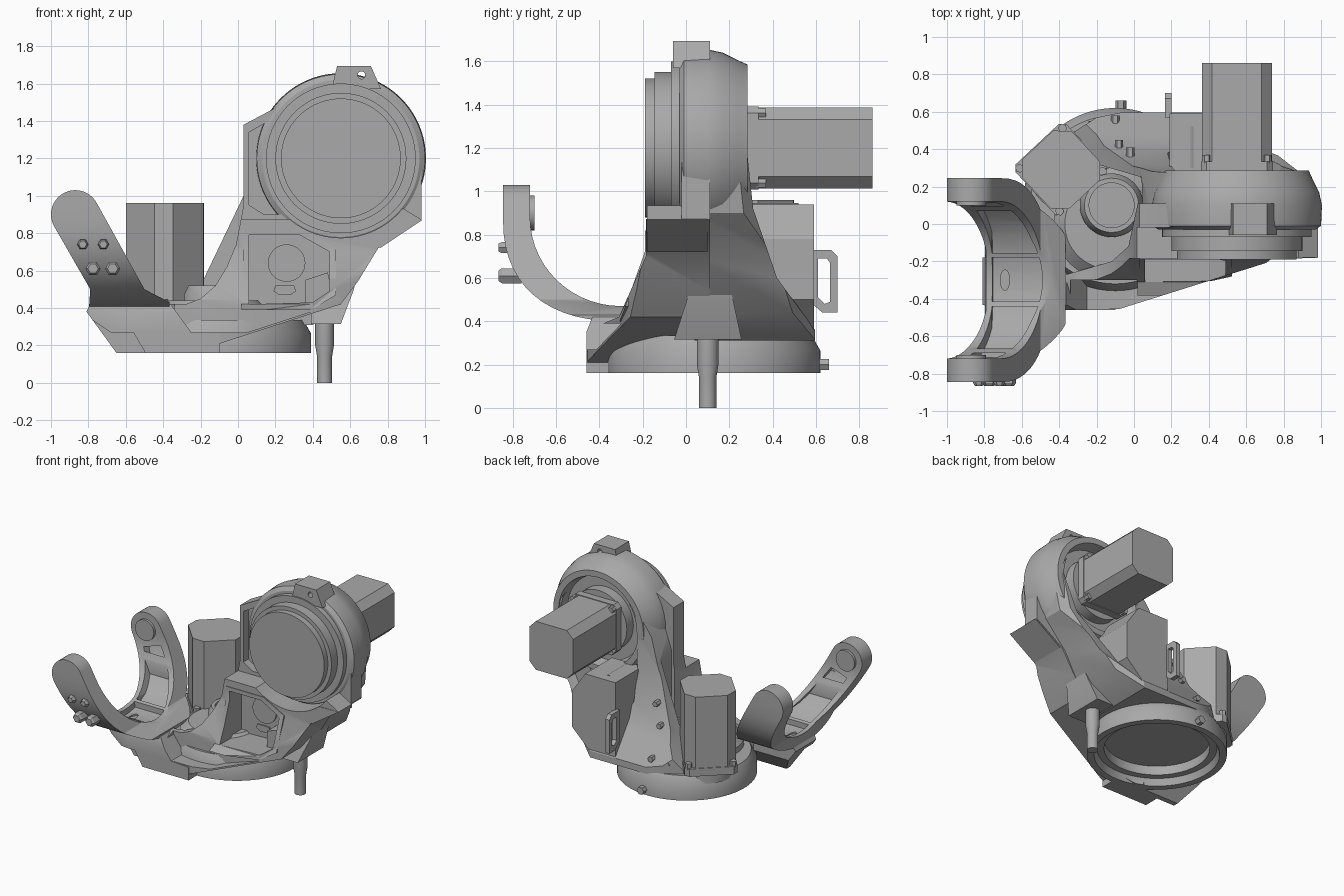
import bpy, bmesh
from math import sin, cos, pi, radians, copysign
from mathutils import Matrix

if "Cube" in bpy.data.objects:
    bpy.data.objects.remove(bpy.data.objects["Cube"], do_unlink=True)

PARTS = []


def finish(name, bm):
    bmesh.ops.recalc_face_normals(bm, faces=bm.faces[:])
    mesh = bpy.data.meshes.new(name)
    bm.to_mesh(mesh)
    bm.free()
    ob = bpy.data.objects.new(name, mesh)
    bpy.context.scene.collection.objects.link(ob)
    PARTS.append(ob)
    return ob


def prism(name, pts, axis, a, b):
    """Extrude a 2D outline along an axis from a to b."""
    place = {"x": lambda p, t: (t, p[0], p[1]),
             "y": lambda p, t: (p[0], t, p[1]),
             "z": lambda p, t: (p[0], p[1], t)}[axis]
    bm = bmesh.new()
    lo, hi = [[bm.verts.new(place(p, t)) for p in pts] for t in (a, b)]
    bm.faces.new(lo)
    bm.faces.new(hi[::-1])
    for i in range(len(pts)):
        j = (i + 1) % len(pts)
        bm.faces.new((lo[i], hi[i], hi[j], lo[j]))
    return finish(name, bm)


def lathe(name, profile, c, axis, n=64):
    """Spin (radius, position) points round an axis through c."""
    bm = bmesh.new()
    rings = []
    for r, h in profile:
        ring = []
        for k in range(n):
            u, v = c[0] + r * cos(2 * pi * k / n), c[1] + r * sin(2 * pi * k / n)
            ring.append(bm.verts.new((u, v, h) if axis == "z" else (u, h, v)))
        rings.append(ring)
    for i in range(len(profile)):
        j = (i + 1) % len(profile)
        if profile[i][0] == 0 and profile[j][0] == 0:
            continue
        for k in range(n):
            m = (k + 1) % n
            bm.faces.new((rings[i][k], rings[i][m], rings[j][m], rings[j][k]))
    bmesh.ops.remove_doubles(bm, verts=bm.verts[:], dist=1e-5)
    return finish(name, bm)


def rod(name, r, a, b, c, axis, n=24):
    return lathe(name, [(0, a), (r, a), (r, b), (0, b)], c, axis, n)


def combine(ob, other, op):
    """Apply a boolean and throw the cutter away."""
    other.hide_render = True
    mod = ob.modifiers.new("cut", "BOOLEAN")
    mod.operation, mod.solver, mod.object = op, "EXACT", other
    bpy.context.view_layer.update()
    dg = bpy.context.evaluated_depsgraph_get()
    mesh = bpy.data.meshes.new_from_object(ob.evaluated_get(dg))
    ob.modifiers.clear()
    ob.data = mesh
    PARTS.remove(other)
    bpy.data.objects.remove(other, do_unlink=True)


def cut(ob, other):
    combine(ob, other, "DIFFERENCE")


def common(ob, other):
    combine(ob, other, "INTERSECT")


def arc(c, r, a, b, n=20):
    return [(c[0] + r * cos(radians(a + (b - a) * k / n)),
             c[1] + r * sin(radians(a + (b - a) * k / n))) for k in range(n + 1)]


# Turntable ring, hollow underneath
ring_c, head_c = (-0.1, 0.13), (0.55, 1.2)
lathe("base_ring", [(0, 0.335), (0.45, 0.335), (0.49, 0.265), (0.49, 0.16), (0.44, 0.16),
                    (0.42, 0.21), (0.37, 0.21), (0.37, 0.28), (0, 0.28)], ring_c, "z", 96)
rod("ring_plug", 0.03, 0.58, 0.66, (-0.07, 0.2), "y", 6)

# Gear housing and hollow cable tube
lathe("gear_housing", [(0, 0.3), (0.3, 0.3), (0.3, 0.38), (0.24, 0.44), (0, 0.44)], (-0.13, 0), "z")
lathe("cable_tube", [(0.12, 0.36), (0.17, 0.36), (0.17, 0.47), (0.145, 0.52), (0.12, 0.52)],
      (-0.12, 0.1), "z", 48)

# Front shroud with tray, pocket and side groove
shroud = prism("front_shroud", [
    (-0.37, 0.42), (-0.28, 0.42), (-0.2, 0.45), (-0.12, 0.52), (-0.06, 0.62), (-0.01, 0.74),
    (0.03, 0.95), (0.03, 1.38), (0.2, 1.47), (0.33, 1.58), (0.6, 1.4), (0.98, 1.2),
    (0.98, 0.87), (0.75, 0.72), (0.64, 0.54), (0.55, 0.42), (-0.25, 0.16), (-0.37, 0.16)],
    "y", -0.6, 0.3)
common(shroud, prism("side_limit", [
    (-0.455, 0.1), (-0.455, 0.36), (-0.31, 0.42), (-0.185, 0.7), (-0.185, 0.872), (-0.02, 0.872),
    (-0.02, 1.7), (0.12, 1.7), (0.12, 0.1)], "x", -1.2, 1.2))
common(shroud, prism("top_limit", [
    (-0.36, -0.455), (-0.08, -0.455), (0.78, -0.185), (1.1, -0.18), (1.1, 0.11), (0.02, 0.11),
    (-0.03, -0.12), (-0.12, -0.2), (-0.36, -0.27)], "z", 0, 2))
cut(shroud, prism("tray_cut", [(-0.34, 0.7), (-0.34, 0.38), (-0.25, 0.27), (0.05, 0.27),
                               (0.42, 0.39), (0.02, 0.39), (0.0, 0.7)], "y", -0.7, -0.3))
pocket = [(0.06, 0.79), (0.33, 0.79), (0.49, 0.7), (0.49, 0.49), (0.4, 0.43), (0.06, 0.42)]
cut(shroud, prism("pocket_cut", pocket, "y", -0.7, -0.04))
cut(shroud, prism("groove_cut", [(0.06, 1.34), (0.06, 0.95), (0.14, 0.9), (0.3, 0.9), (0.2, 1.42)],
                  "y", -0.1, 0.04))
cut(shroud, rod("disc_clearance", 0.425, -0.5, -0.01, head_c, "y", 96))
cut(shroud, rod("shroud_clearance", 0.43, 0.1, 0.3, ring_c, "z", 64))
prism("pocket_block", [(0.36, 0.42), (0.36, 0.55), (0.48, 0.59), (0.5, 0.5), (0.42, 0.43)],
      "y", -0.16, -0.03)
rod("pocket_cap", 0.1, -0.05, -0.035, (0.26, 0.64), "y", 40)
prism("pocket_slot", [(0.19, 0.49), (0.22, 0.47), (0.28, 0.47), (0.31, 0.49), (0.3, 0.52),
                      (0.2, 0.52)], "y", -0.05, -0.035)
# Raised rim around the pocket
rim = prism("pocket_rim", [(0.03, 0.82), (0.35, 0.82), (0.525, 0.725), (0.525, 0.47), (0.41, 0.4),
                           (0.03, 0.39)], "y", -0.36, -0.03)
cut(rim, prism("rim_cut", pocket, "y", -0.5, 0.1))
common(rim, prism("rim_limit", [(-0.19, 0.9), (-0.19, 0.72), (-0.32, 0.36), (0, 0.36), (0, 0.9)],
                  "x", -0.5, 1))

# Rear column, flaring to its foot, hollow behind the shoulder
column = prism("rear_column", [
    (-0.36, 0.31), (-0.2, 0.52), (0.03, 1.0), (0.1, 1.2), (0.25, 1.4), (0.8, 1.4),
    (0.94, 1.2), (0.9, 0.9), (0.72, 0.7), (0.58, 0.44), (0.4, 0.31)], "y", -0.2, 0.9)
common(column, prism("column_side", [(0.0, 0.2), (0.6, 0.2), (0.595, 0.36), (0.42, 0.6), (0.31, 0.92),
                                     (0.28, 1.2), (0.27, 1.6), (0.0, 1.6)], "x", -1, 1.2))
common(column, prism("column_top", [(-0.4, 0.44), (-0.2, 0.57), (0.0, 0.61), (0.4, 0.6), (0.7, 0.42),
                                    (0.96, 0.22), (0.96, 0.04), (0.05, 0.04), (0.04, 0.25),
                                    (-0.2, 0.32)], "z", 0, 2))
cut(column, prism("column_hollow", arc(head_c, 0.325, 0, 180) + [(0.18, 0.72), (0.25, 0.55), (0.52, 0.55),
                                                                 (0.78, 0.9)], "y", 0.195, 0.9))

# Shoulder head with stepped face disc and open back
lathe("shoulder_head", [(0, -0.03), (0.42, -0.03), (0.45, -0.01), (0.455, 0.1), (0.44, 0.17),
                        (0.405, 0.24), (0.385, 0.285), (0.34, 0.285), (0.32, 0.2), (0, 0.2)],
      head_c, "y", 96)
lathe("face_disc", [(0, -0.19), (0.32, -0.19), (0.32, -0.145), (0.35, -0.145), (0.35, -0.07),
                    (0.4, -0.07), (0.4, 0), (0, 0)], head_c, "y", 96)
knob = prism("lifting_lug", [(0.5, 1.57), (0.53, 1.695), (0.71, 1.695), (0.765, 1.57)], "y", -0.06, 0.11)
cut(knob, rod("lug_hole", 0.02, -0.2, 0.3, (0.66, 1.645), "y"))
side_lug = prism("side_lug", [(0.87, 0.94), (0.985, 0.87), (0.76, 0.72), (0.72, 0.8)], "y", -0.18, 0.1)
cut(side_lug, rod("lug_clearance", 0.425, -0.5, -0.01, head_c, "y", 96))


# Motors: chamfered housing, flange and corner bolts, built upright
def motor(name, half, ch, length, matrix):
    def outline(h, c):
        quarter = [(h, c - h), (h, h - c), (h - 0.012, h - c + 0.012), (h - c + 0.012, h - 0.012)]
        return [(x * cos(a) - y * sin(a), x * sin(a) + y * cos(a))
                for a in (0, pi / 2, pi, 3 * pi / 2) for x, y in quarter]
    made = [prism(name + "_housing", outline(half, ch), "z", 0.04, length),
            prism(name + "_flange", outline(half + 0.005, 0.03), "z", -0.02, 0.04)]
    q = half - 0.025
    for x, y in ((q, q), (-q, q), (q, -q), (-q, -q)):
        made.append(rod(name + "_bolt", 0.024, 0.03, 0.075, (x, y), "z", 6))
    for ob in made:
        ob.data.transform(matrix)


motor("turn_motor", 0.182, 0.07, 0.59, Matrix.Translation((-0.39, 0.29, 0.37)) @ Matrix.Rotation(radians(43), 4, "Z"))
motor("shoulder_motor", 0.187, 0.055, 0.565, Matrix.Translation((0.55, 0.295, 1.2)) @ Matrix.Rotation(-pi / 2, 4, "X"))
rod("shoulder_motor_seat", 0.24, 0.15, 0.28, head_c, "y", 48)
rod("turn_motor_seat", 0.2, 0.28, 0.36, (-0.36, 0.27), "z", 48)

# Connection box with pull handle
prism("connection_box", [(0.19, 0.36), (0.4, 0.345), (0.56, 0.5), (0.56, 0.78), (0.45, 0.94),
                         (0.19, 0.94)], "y", 0.26, 0.59)
handle = prism("box_handle", [(0.57, 0.73), (0.67, 0.73), (0.7, 0.7), (0.7, 0.44), (0.63, 0.44),
                              (0.57, 0.49)], "x", 0.165, 0.2)
cut(handle, prism("handle_cut", [(0.61, 0.69), (0.65, 0.69), (0.665, 0.67), (0.665, 0.49),
                                 (0.64, 0.48), (0.61, 0.51)], "x", 0, 0.5))
rod("cable_plug", 0.035, 0.3, 0.52, (0.3, 0.91), "y", 12)

# Column foot bolts
for x, y, z in ((-0.22, 0.5, 0.4), (-0.1, 0.53, 0.42), (-0.08, 0.4, 0.62), (-0.02, 0.36, 0.76)):
    rod("foot_bolt", 0.022, y - 0.06, y + 0.05, (x, z), "y", 6)

# Support pin and its tapering bracket
pin_bracket = prism("pin_bracket", [(0.39, 0.315), (0.55, 0.315), (0.62, 0.5), (0.63, 0.56), (0.4, 0.56)],
                    "y", -0.2, 0.4)
common(pin_bracket, prism("pin_bracket_side", [(-0.06, 0.3), (0.26, 0.3), (0.2, 0.58), (0.03, 0.58)],
                          "x", 0.2, 0.8))
lathe("support_pin", [(0, 0), (0.04, 0), (0.04, 0.14), (0.05, 0.2), (0.05, 0.36), (0, 0.36)],
      (0.463, 0.1), "z", 32)

# Bracket joining the ring to the fork, undercut at its front corner
bracket = prism("fork_bracket", [(-0.79, 0.42), (-0.81, 0.38), (-0.65, 0.16), (-0.1, 0.16), (-0.1, 0.26),
                                 (-0.25, 0.27), (-0.36, 0.42)], "y", -0.8, 0.2)
common(bracket, prism("bracket_top", [(-0.9, -0.18), (-0.9, -0.42), (-0.62, -0.46), (-0.06, -0.46),
                                      (-0.06, -0.34), (-0.35, -0.27), (-0.45, -0.18)], "z", 0, 1))
common(bracket, prism("bracket_side", [(-0.5, 0.1), (-0.38, 0.1), (-0.3, 0.16), (-0.16, 0.32), (-0.16, 0.5),
                                       (-0.4, 0.5), (-0.5, 0.25)], "x", -1, 0))
cut(bracket, prism("bracket_step", [(-0.95, 0.35), (-0.8, 0.35), (-0.68, 0.27), (-0.56, 0.27), (-0.46, 0.1),
                                    (-0.95, 0.1)], "y", -0.9, -0.34))
cut(bracket, rod("bracket_clearance", 0.43, 0.1, 0.3, ring_c, "z", 64))


# Fork: U-shaped section trimmed to a leaning, round-ended outline
def u_shape(ay, az, by, bz, power, n=28):
    mid, low, top = -0.3, 0.88, 1.2
    turn = [pi + pi * k / n for k in range(n + 1)]
    outer = [(mid + ay * copysign(abs(cos(a)) ** power, cos(a)), low - az * abs(sin(a)) ** power) for a in turn]
    inner = [(mid + by * cos(a), low + bz * sin(a)) for a in reversed(turn)]
    return [(mid - ay, top)] + outer + [(mid + ay, top), (mid + by, top)] + inner + [(mid - by, top)]


tip = (-0.87, 0.9)
fork = prism("fork", u_shape(0.545, 0.48, 0.42, 0.41, 0.85), "x", -1.2, -0.1)
common(fork, prism("fork_outline", arc(tip, 0.13, 28, 206) + [(-0.79, 0.5), (-0.8, 0.35), (-0.365, 0.35),
                                                             (-0.365, 0.43), (-0.5, 0.5)], "y", -1, 0.5))
web = prism("web_cut", u_shape(0.48, 0.45, 0.3, 0.3, 1), "x", -1.1, -0.2)
common(web, prism("web_outline", [(-0.88, 0.77), (-0.76, 0.5), (-0.74, 0.3), (-0.45, 0.3), (-0.45, 0.43),
                                  (-0.55, 0.53), (-0.74, 0.81)], "y", -0.95, 0.45))
# Ribs left standing across the channel
for y in (-0.69, -0.44, -0.18, 0.07):
    cut(web, prism("rib", [(-1.2, 0.2), (0, 0.2), (0, 1.2), (-1.2, 1.2)], "y", y, y + 0.025))
cut(fork, web)
cut(fork, prism("slot_cut", [(-0.69 + 0.025 * cos(k * pi / 8), -0.3 + 0.055 * sin(k * pi / 8))
                             for k in range(16)], "z", 0.1, 0.9))
for y in (-0.73, 0.1):
    rod("bearing_cap", 0.08, y, y + 0.03, tip, "y", 32)
for x, z, r in ((-0.83, 0.74, 0.03), (-0.72, 0.74, 0.03), (-0.775, 0.61, 0.04), (-0.67, 0.61, 0.04)):
    lathe("fork_bolt", [(0, -0.865), (r * 0.7, -0.865), (r, -0.85), (r, -0.76), (0, -0.76)], (x, z), "y", 6)

# One grey material, smooth shading on the round surfaces
grey = bpy.data.materials.new("plain_grey")
colour = (0.4, 0.4, 0.4, 1)
grey.use_nodes = True
grey.diffuse_color = colour
grey.node_tree.nodes["Principled BSDF"].inputs["Base Color"].default_value = colour
bpy.ops.object.select_all(action="DESELECT")
for ob in PARTS:
    ob.data.materials.clear()
    ob.data.materials.append(grey)
    for poly in ob.data.polygons:
        poly.material_index = 0
    ob.select_set(True)
bpy.context.view_layer.objects.active = PARTS[0]
bpy.ops.object.shade_smooth_by_angle(angle=radians(30))
